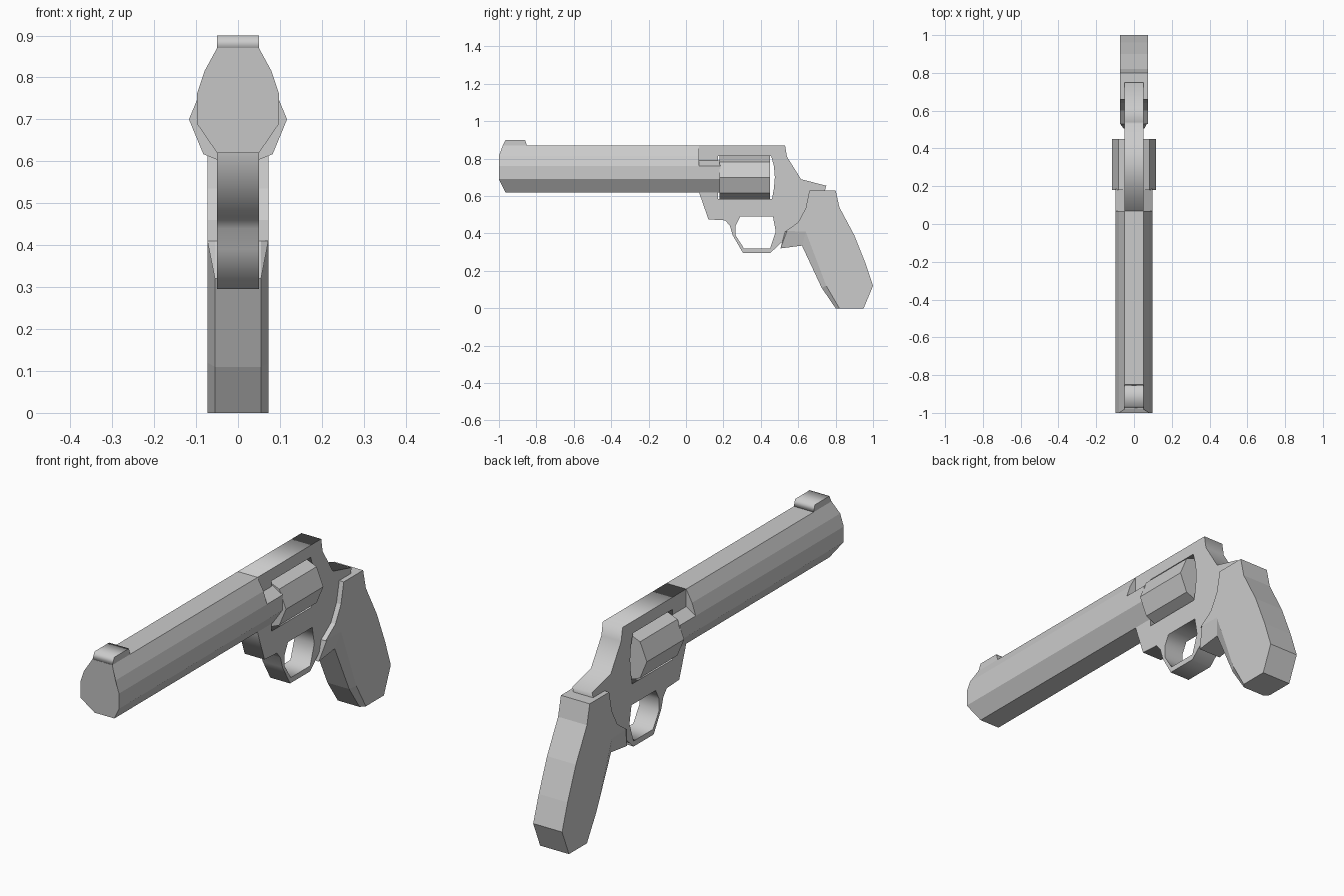
import bpy, math
from math import cos, sin, pi

if "Cube" in bpy.data.objects:
    bpy.data.objects.remove(bpy.data.objects["Cube"])


def mesh_object(name, verts, faces):
    mesh = bpy.data.meshes.new(name)
    mesh.from_pydata(verts, [], faces)
    mesh.validate()
    obj = bpy.data.objects.new(name, mesh)
    bpy.context.collection.objects.link(obj)
    return obj


def loft(name, rings):
    """Skin matching closed rings and cap both ends."""
    n = len(rings[0])
    verts = [v for ring in rings for v in ring]
    faces = [tuple(reversed(range(n))), tuple(range(len(verts) - n, len(verts)))]
    for r in range(len(rings) - 1):
        a, b = r * n, (r + 1) * n
        for i in range(n):
            j = (i + 1) % n
            faces.append((a + i, a + j, b + j, b + i))
    return mesh_object(name, verts, faces)


def plate(name, outlines, half_width):
    """Extrude a (y, z) side outline, with optional holes, across x."""
    curve = bpy.data.curves.new(name, 'CURVE')
    curve.dimensions = '2D'
    curve.fill_mode = 'BOTH'
    curve.extrude = half_width
    for pts in outlines:
        spline = curve.splines.new('POLY')
        spline.points.add(len(pts) - 1)
        for p, (y, z) in zip(spline.points, pts):
            p.co = (y, z, 0, 1)
        spline.use_cyclic_u = True
    temp = bpy.data.objects.new(name + "_outline", curve)
    bpy.context.collection.objects.link(temp)
    graph = bpy.context.evaluated_depsgraph_get()
    mesh = bpy.data.meshes.new_from_object(temp.evaluated_get(graph))
    bpy.data.objects.remove(temp)
    obj = bpy.data.objects.new(name, mesh)
    obj.rotation_euler = (pi / 2, 0, pi / 2)
    bpy.context.collection.objects.link(obj)
    return obj


def mirrored(half):
    """Complete a right-hand (x, ...) section with its left-hand copy."""
    return half + [(-p[0], *p[1:]) for p in reversed(half)]


# Barrel with a chamfered muzzle: x, z, front y
section = mirrored([(.05, .62, -.965), (.098, .69, -1), (.098, .76, -1),
                    (.08, .815, -1), (.05, .87, -.98)])
loft("barrel", [[(x, f, z) for x, z, f in section],
                [(x, .07, z) for x, z, f in section]])

# Barrel end joining the cylinder
stub = mirrored([(.05, .62), (.098, .69), (.098, .76), (.05, .79)])
loft("barrel_stub", [[(x, y, z) for x, z in stub] for y in (0, .185)])

# Front sight
plate("front_sight", [[(-.98, .868), (-.965, .9), (-.86, .9), (-.85, .868)]], .05)

# Eight-sided cylinder
octagon = [(.117 * cos(k * pi / 4), .70 + .117 * sin(k * pi / 4)) for k in range(8)]
loft("cylinder", [[(x, y, z) for x, z in octagon] for y in (.18, .45)])

# Frame with cylinder window and trigger guard opening
frame = [(.07, .87), (.53, .87), (.54, .81), (.615, .69), (.75, .655), (.735, .6),
         (.66, .45), (.56, .40), (.525, .365), (.45, .295), (.305, .295),
         (.25, .39), (.235, .44), (.21, .47), (.12, .475), (.08, .59), (.07, .62)]
window = [(.17, .815), (.455, .815), (.47, .76), (.475, .70), (.47, .64),
          (.46, .585), (.17, .585)]
guard = [(.29, .49), (.465, .49), (.48, .41), (.45, .32), (.31, .32),
         (.265, .39), (.265, .44)]
plate("frame", [frame, window, guard], .05)

# Grip, with its front edge narrowed on both sides
back = [(.53, .41), (.60, .46), (.64, .535), (.66, .63), (.80, .63), (.82, .54),
        (.90, .39), (.96, .24), (1.0, .12), (.95, 0)]
front_edge = [(.80, 0), (.725, .11), (.62, .335), (.505, .32)]
side_edge = [(.82, 0), (.75, .12), (.64, .41), (.54, .413)]
loft("grip", [[(x, y, z) for y, z in back + edge]
              for x, edge in ((-.073, side_edge), (-.055, front_edge),
                              (.055, front_edge), (.073, side_edge))])
